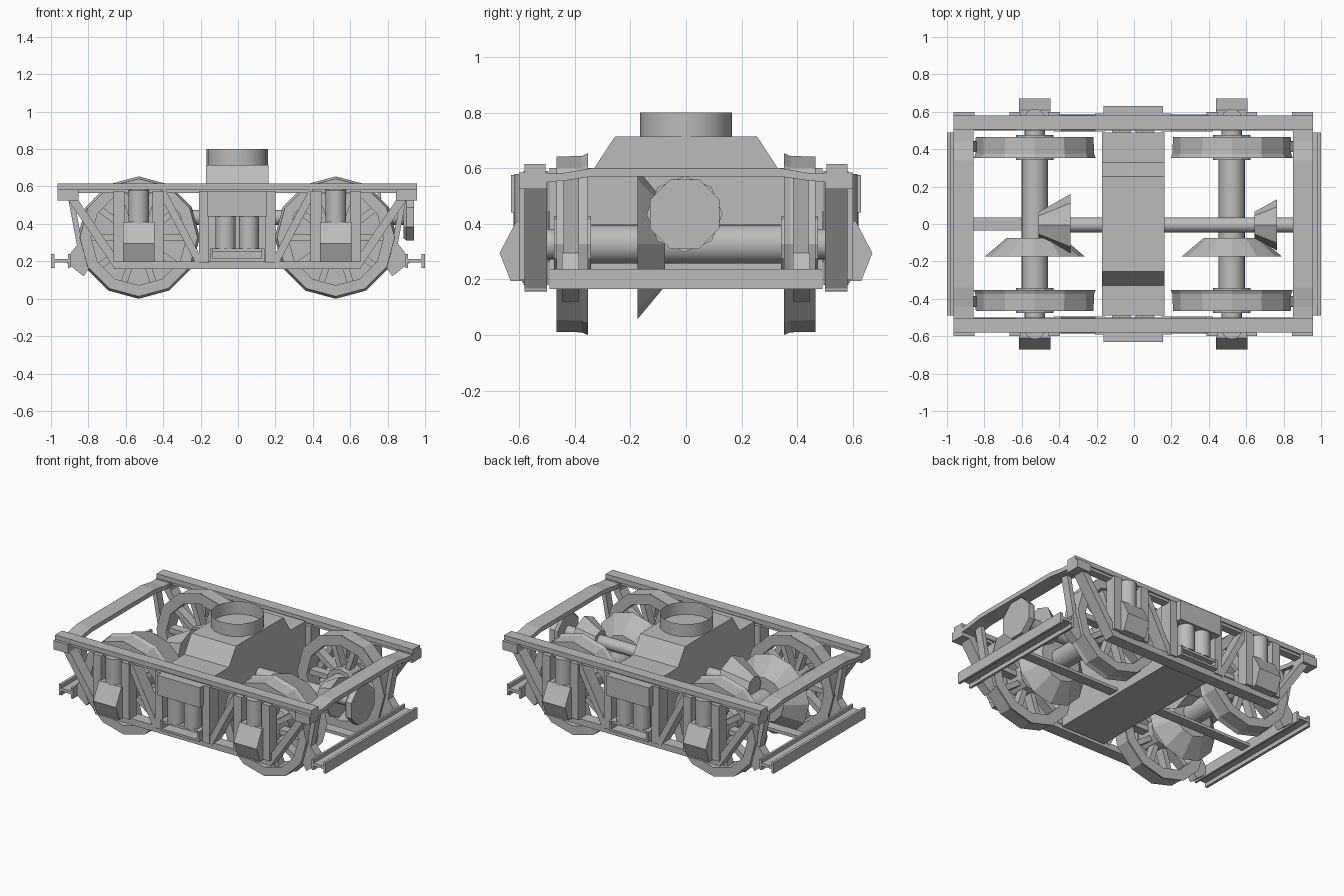
import bpy, bmesh, math

if "Cube" in bpy.data.objects:
    bpy.data.objects.remove(bpy.data.objects["Cube"])

grey = bpy.data.materials.new("cast_grey")
grey.diffuse_color = (0.5, 0.5, 0.5, 1)
grey.use_nodes = True
grey.node_tree.nodes["Principled BSDF"].inputs["Base Color"].default_value = grey.diffuse_color
X0 = -0.004          # frame centre along x
AX = 0.527           # axle offset
AZ = 0.327           # axle height


def finish(name, bm, smooth=False):
    bmesh.ops.recalc_face_normals(bm, faces=bm.faces)
    me = bpy.data.meshes.new(name)
    bm.to_mesh(me)
    bm.free()
    me.materials.append(grey)
    ob = bpy.data.objects.new(name, me)
    bpy.context.collection.objects.link(ob)
    if smooth:
        bpy.ops.object.select_all(action='DESELECT')
        ob.select_set(True)
        bpy.context.view_layer.objects.active = ob
        bpy.ops.object.shade_smooth_by_angle(angle=math.radians(40))
    return ob


def place(axis, a, u, v):
    return {'x': (a, u, v), 'y': (u, a, v), 'z': (u, v, a)}[axis]


def prism(name, pts, axis, a0, a1):
    """Extrude a 2D profile along an axis."""
    bm = bmesh.new()
    lo = [bm.verts.new(place(axis, a0, *p)) for p in pts]
    hi = [bm.verts.new(place(axis, a1, *p)) for p in pts]
    bm.faces.new(lo)
    bm.faces.new(hi)
    n = len(pts)
    for i in range(n):
        j = (i + 1) % n
        bm.faces.new((lo[i], lo[j], hi[j], hi[i]))
    return finish(name, bm)


def box(name, x0, x1, y0, y1, z0, z1):
    return prism(name, [(x0, y0), (x1, y0), (x1, y1), (x0, y1)], 'z', z0, z1)


def bar(name, p, q, w, y0, y1):
    """Sloping bar in the xz plane."""
    dx, dz = q[0] - p[0], q[1] - p[1]
    l = math.hypot(dx, dz)
    nx, nz = -dz / l * w / 2, dx / l * w / 2
    pts = [(p[0] + nx, p[1] + nz), (q[0] + nx, q[1] + nz),
           (q[0] - nx, q[1] - nz), (p[0] - nx, p[1] - nz)]
    return prism(name, pts, 'y', y0, y1)


def lathe(name, prof, axis, cu, cv, n=16, mode='caps', smooth=False, turn=0.0):
    """Revolve (radius, position) points; mode is caps, ring or open."""
    bm = bmesh.new()
    rings = []
    for r, a in prof:
        rings.append([bm.verts.new(place(axis, a,
                      cu + r * math.sin(turn + math.tau * k / n),
                      cv + r * math.cos(turn + math.tau * k / n))) for k in range(n)])
    pairs = list(zip(rings, rings[1:]))
    if mode == 'ring':
        pairs.append((rings[-1], rings[0]))
    for A, B in pairs:
        for k in range(n):
            j = (k + 1) % n
            bm.faces.new((A[k], A[j], B[j], B[k]))
    if mode == 'caps':
        bm.faces.new(rings[0])
        bm.faces.new(rings[-1])
    return finish(name, bm, smooth)


# wheelsets
for sx in (-1, 1):
    cx = X0 + sx * AX
    lathe("axle", [(0.07, -0.36), (0.07, 0.36)], 'y', cx, AZ, 20, smooth=True)
    lathe("axle_bevel_gear", [(0.27, -0.175), (0.15, -0.075)], 'y', cx, AZ, 12)
    for sy in (-1, 1):
        lathe("journal", [(0.055, sy * 0.35), (0.055, sy * 0.6)], 'y', cx, AZ, 16, smooth=True)
        lathe("wheel_rim", [(0.327, sy * 0.352), (0.317, sy * 0.375), (0.315, sy * 0.465),
                            (0.255, sy * 0.465), (0.255, sy * 0.352)], 'y', cx, AZ, 12, 'ring')
        lathe("wheel_hub", [(0.1, sy * 0.342), (0.1, sy * 0.475)], 'y', cx, AZ, 12)
        for k in range(10):
            a = math.tau * (k + 0.5) / 10
            s, c = math.sin(a), math.cos(a)
            bar("wheel_spoke", (cx + 0.08 * s, AZ + 0.08 * c),
                (cx + 0.265 * s, AZ + 0.265 * c), 0.035, sy * 0.38, sy * 0.44)

# drive shaft, small bevel gears and coupling disc
lathe("drive_shaft", [(0.04, -0.4), (0.04, 0.9)], 'x', -0.005, 0.435, 16, smooth=True)
lathe("small_bevel_gear", [(0.07, -0.51), (0.08, -0.49), (0.165, -0.34)], 'x', -0.005, 0.435, 8)
lathe("small_bevel_gear", [(0.07, 0.645), (0.137, 0.765)], 'x', -0.005, 0.435, 8)
lathe("coupling_disc", [(0.12, 0.885), (0.135, 0.9), (0.135, 0.94)], 'x', -0.005, 0.435, 8,
      turn=math.pi / 8)

# central bolster and open pivot ring
prism("bolster", [(-0.49, 0.17), (0.49, 0.17), (0.49, 0.6), (0.33, 0.6), (0.255, 0.715),
                  (-0.255, 0.715), (-0.33, 0.6), (-0.49, 0.6)], 'x', X0 - 0.167, X0 + 0.167)
lathe("pivot_ring", [(0.165, 0.715), (0.165, 0.8)], 'z', X0, 0, 16, 'open', True)

# side frames
for sy in (-1, 1):
    def y(v):
        return sy * v
    box("top_sill", X0 - 0.96, X0 + 0.96, y(0.505), y(0.58), 0.583, 0.615)
    box("under_sill", X0 - 0.86, X0 + 0.86, y(0.515), y(0.57), 0.565, 0.585)
    box("bottom_bar", X0 - 0.66, X0 + 0.66, y(0.5), y(0.58), 0.158, 0.2)
    # spring nest in the middle of the frame
    box("spring_cap", X0 - 0.16, X0 + 0.16, y(0.5), y(0.63), 0.44, 0.575)
    box("spring_pan", X0 - 0.145, X0 + 0.145, y(0.5), y(0.62), 0.2, 0.215)
    box("spring_seat", X0 - 0.13, X0 + 0.13, y(0.5), y(0.61), 0.25, 0.268)
    for sx in (-1, 1):
        box("pan_post", X0 + sx * 0.13, X0 + sx * 0.145, y(0.5), y(0.62), 0.2, 0.268)
        for yy in (0.515, 0.565):
            lathe("bolster_spring", [(0.055, 0.265), (0.055, 0.445)], 'z',
                  X0 + sx * 0.062, y(yy), 14, smooth=True)
        box("frame_column", X0 + sx * 0.15, X0 + sx * 0.205, y(0.495), y(0.59), 0.19, 0.575)

        # trusses and corner
        bar("end_brace", (X0 + sx * 0.885, 0.54), (X0 + sx * 0.635, 0.17), 0.045, y(0.5), y(0.58))
        bar("inner_brace", (X0 + sx * 0.405, 0.58), (X0 + sx * 0.2, 0.19), 0.04, y(0.495), y(0.585))
        box("corner_block", X0 + sx * 0.96, X0 + sx * 0.85, y(0.5), y(0.6), 0.525, 0.585)

        # axle box with its guides and spring
        cx = X0 + sx * AX
        for s in (-1, 1):
            box("axle_guide", cx + s * 0.075, cx + s * 0.135, y(0.52), y(0.6), 0.2, 0.575)
        prism("axle_box", [(y(0.5), 0.41), (y(0.61), 0.41), (y(0.67), 0.295),
                           (y(0.63), 0.195), (y(0.5), 0.195)], 'x', cx - 0.085, cx + 0.085)
        lathe("axle_spring", [(0.056, 0.4), (0.056, 0.58)], 'z', cx, y(0.56), 14, smooth=True)

        # brake hanger and shoe
        bar("brake_hanger", (X0 + sx * 0.895, 0.57), (X0 + sx * 0.835, 0.25), 0.03, y(0.385), y(0.44))
        prism("brake_shoe", [(sx * 0.795, 0.165), (sx * 0.825, 0.12), (sx * 0.92, 0.195),
                             (sx * 0.89, 0.25), (sx * 0.855, 0.295), (sx * 0.83, 0.29)],
              'y', y(0.385), y(0.445))

# end cross beams, brake beams and centre rods
for sx in (-1, 1):
    prism("end_beam", [(-0.51, 0.55), (-0.44, 0.555), (-0.34, 0.57), (0.34, 0.57),
                       (0.44, 0.555), (0.51, 0.55), (0.51, 0.58), (0.44, 0.583),
                       (0.34, 0.6), (-0.34, 0.6), (-0.44, 0.583), (-0.51, 0.58)],
          'x', X0 + sx * 0.855, X0 + sx * 0.96)
    box("brake_beam_web", sx * 0.9, sx * 0.99, -0.49, 0.49, 0.193, 0.213)
    box("brake_beam_outer_flange", sx * 0.982, sx * 1.0, -0.49, 0.49, 0.165, 0.238)
    box("brake_beam_inner_flange", sx * 0.895, sx * 0.91, -0.49, 0.49, 0.165, 0.238)
    box("brake_rod", sx * 0.16, sx * 0.9, -0.035, 0.035, 0.19, 0.21)
